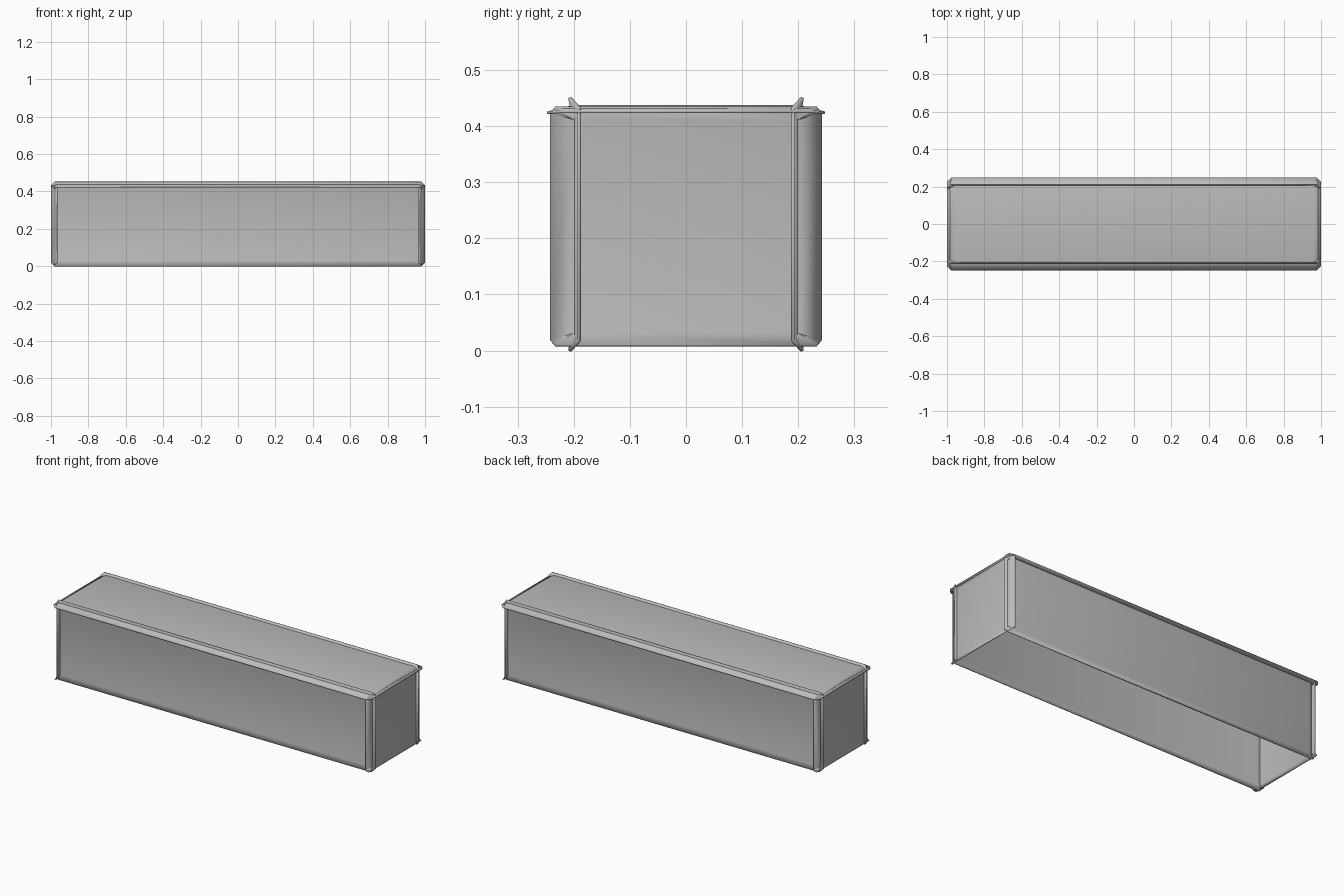
import bpy, bmesh
from mathutils import Vector

cube = bpy.data.objects.get("Cube")
if cube:
    bpy.data.objects.remove(cube, do_unlink=True)

grey = bpy.data.materials.new("plain grey")
grey.use_nodes = True
colour = (0.5, 0.5, 0.5, 1)
grey.diffuse_color = colour
grey.node_tree.nodes["Principled BSDF"].inputs["Base Color"].default_value = colour


def panel(name, u, v, out, centre, inner, outer, cut, fold_u, fold_v, thick):
    """Flat plate with a folded rim and clipped corners; u x v points outward."""
    u, v, out, centre = Vector(u), Vector(v), Vector(out), Vector(centre)
    bm = bmesh.new()

    def vert(a, b, fold):
        return bm.verts.new(centre + u * a + v * b + out * fold)

    flat, rim = [], []
    for i, (sa, sb) in enumerate([(1, 1), (-1, 1), (-1, -1), (1, -1)]):
        flat.append(vert(sa * inner[0], sb * inner[1], 0))
        side = vert(sa * outer[0], sb * (outer[1] - cut), fold_u)
        end = vert(sa * (outer[0] - cut), sb * outer[1], fold_v)
        rim.append((side, end) if i % 2 == 0 else (end, side))
    bm.faces.new(flat)
    for i in range(4):
        j = (i + 1) % 4
        bm.faces.new((flat[i], rim[i][0], rim[i][1]))
        bm.faces.new((flat[i], rim[i][1], rim[j][0], flat[j]))
    bmesh.ops.recalc_face_normals(bm, faces=bm.faces)
    bm.faces.ensure_lookup_table()
    if bm.faces[0].normal.dot(out) < 0:
        bmesh.ops.reverse_faces(bm, faces=bm.faces)
    mesh = bpy.data.meshes.new(name)
    bm.to_mesh(mesh)
    bm.free()
    mesh.materials.append(grey)
    obj = bpy.data.objects.new(name, mesh)
    bpy.context.collection.objects.link(obj)
    solid = obj.modifiers.new("thickness", "SOLIDIFY")
    solid.thickness = thick
    solid.offset = -1
    # Smooth across the shallow folds, sharp at the cut edges
    bpy.ops.object.select_all(action="DESELECT")
    obj.select_set(True)
    bpy.context.view_layer.objects.active = obj
    bpy.ops.object.shade_smooth_by_angle(angle=0.7)
    return obj


# Long walls, standing slightly above the top plate and past the ends
for name, s in (("front_wall", -1), ("back_wall", 1)):
    panel(name, (1, 0, 0), (0, 0, 1), (0, s, 0), (0, s * 0.205, 0.225),
          (0.96, 0.195), (1.0, 0.225), 0.018, -0.012, 0.005, 0.006)

# End walls, reaching out beyond the long walls
for name, s in (("right_end", -1), ("left_end", 1)):
    panel(name, (0, 1, 0), (0, 0, 1), (s, 0, 0), (s * 0.982, 0, 0.221),
          (0.2, 0.19), (0.242, 0.211), 0.008, -0.012, 0.004, 0.005)

# Top plate with its overhanging, drooping rim
panel("top_plate", (1, 0, 0), (0, 1, 0), (0, 0, 1), (0, 0, 0.438),
      (0.96, 0.2), (1.0, 0.248), 0.022, -0.01, -0.012, 0.005)
